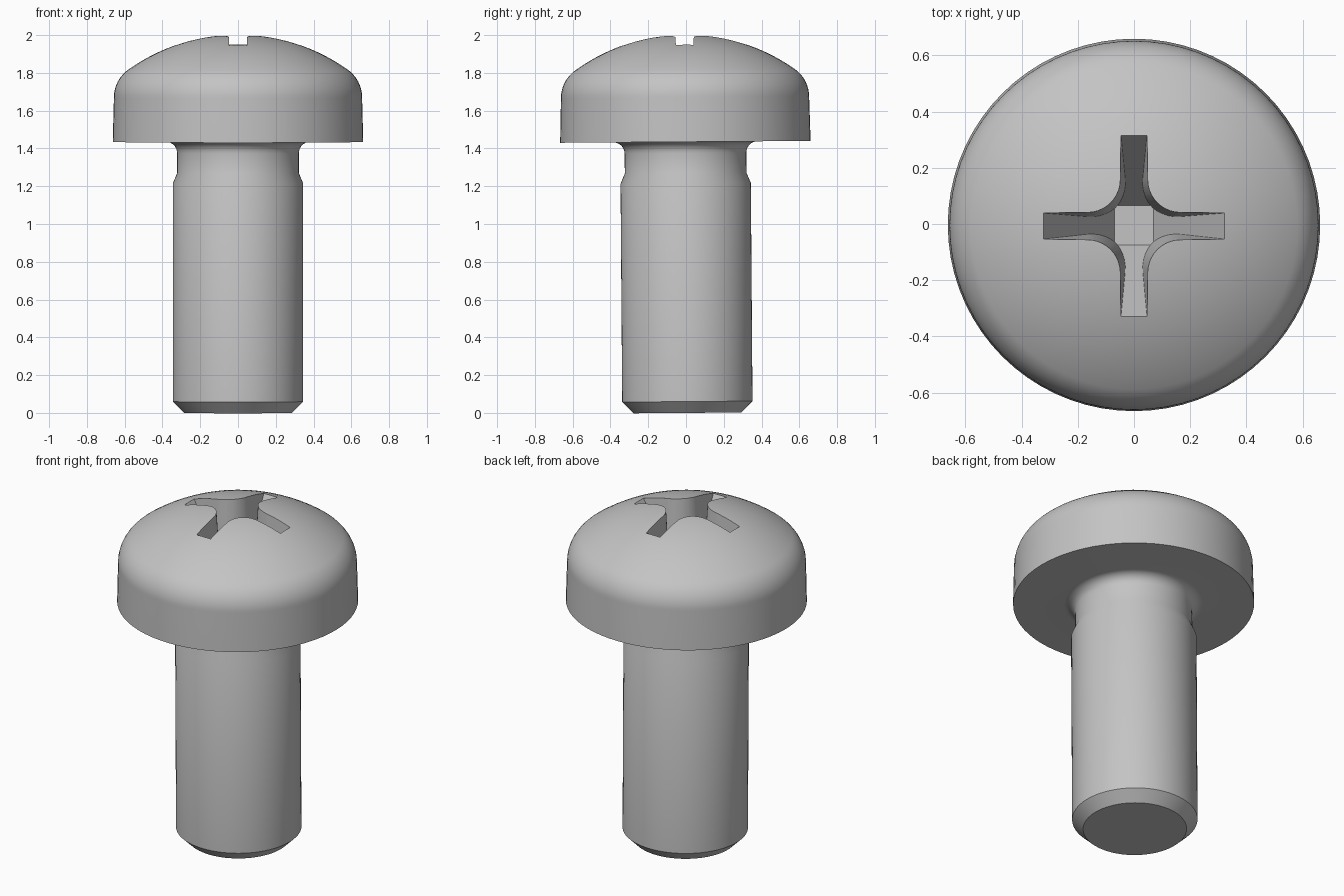
import bpy, bmesh
from math import sin, cos, pi, asin, sqrt
from mathutils import Matrix, Vector

if "Cube" in bpy.data.objects:
    bpy.data.objects.remove(bpy.data.objects["Cube"], do_unlink=True)

steel = bpy.data.materials.new("grey_steel")
steel.use_nodes = True
steel.diffuse_color = (0.55, 0.55, 0.55, 1)
steel.node_tree.nodes["Principled BSDF"].inputs["Base Color"].default_value = (0.55, 0.55, 0.55, 1)


def make_object(name, bm):
    bmesh.ops.recalc_face_normals(bm, faces=bm.faces)
    mesh = bpy.data.meshes.new(name)
    bm.to_mesh(mesh)
    bm.free()
    mesh.materials.append(steel)
    obj = bpy.data.objects.new(name, mesh)
    bpy.context.collection.objects.link(obj)
    return obj


def arc(cx, cz, r, a0, a1, n):
    steps = [a0 + (a1 - a0) * i / n for i in range(n + 1)]
    return [(cx + r * cos(a), cz + r * sin(a)) for a in steps]


def lathe(name, profile, segments=72):
    bm = bmesh.new()
    verts = [bm.verts.new((r, 0, z)) for r, z in profile]
    edges = [bm.edges.new(pair) for pair in zip(verts, verts[1:])]
    bmesh.ops.spin(bm, geom=verts + edges, axis=(0, 0, 1), cent=(0, 0, 0),
                   angle=2 * pi, steps=segments)
    bmesh.ops.remove_doubles(bm, verts=bm.verts, dist=0.0001)
    return make_object(name, bm)


def loft(name, low, high, z_low, z_high):
    # Closed solid between two outlines with equal point counts
    bm = bmesh.new()
    a = [bm.verts.new((x, y, z_low)) for x, y in low]
    b = [bm.verts.new((x, y, z_high)) for x, y in high]
    bm.faces.new(a)
    bm.faces.new(b)
    for i in range(len(a)):
        j = (i + 1) % len(a)
        bm.faces.new((a[i], a[j], b[j], b[i]))
    obj = make_object(name, bm)
    obj.hide_render = True
    return obj


def boolean(target, cutter, operation):
    mod = target.modifiers.new(operation.lower(), "BOOLEAN")
    mod.operation = operation
    mod.solver = "EXACT"
    mod.object = cutter
    bpy.context.view_layer.objects.active = target
    bpy.ops.object.modifier_apply(modifier=mod.name)
    bpy.data.objects.remove(cutter, do_unlink=True)


def cross_outline(w, reach=0.5, centre=0.165):
    # Four arms of half-width w joined by round inner corners
    quarter = [(reach, -w), (reach, w)] + arc(centre, centre, centre - w, 1.5 * pi, pi, 10)
    points = []
    for k in range(4):
        turn = Matrix.Rotation(k * pi / 2, 2)
        points += [tuple(turn @ Vector(p)) for p in quarter]
    return points


def square(h):
    return [(h, -h), (h, h), (-h, h), (-h, -h)]


# Profile: chamfered tip, shank, neck groove and fillet, domed head
round_r, dome_z, rim = 0.18, 1.003, 0.657
cx = rim - round_r
cz = dome_z + sqrt((1 - round_r) ** 2 - cx ** 2)
crown = pi / 2 - asin(cx / (1 - round_r))
profile = [(0, 0), (0.285, 0), (0.345, 0.06), (0.345, 1.215), (0.322, 1.27)]
profile += arc(0.382, 1.375, 0.06, pi, pi / 2, 8)
profile += [(0.663, 1.435)]
profile += arc(cx, cz, round_r, 0, crown, 12)
profile += arc(0, dome_z, 1, crown, pi / 2, 14)[1:]
profile[-1] = (0, dome_z + 1)
screw = lathe("screw_body", profile)

# Cross recess: drafted arms limited by a steep tapering pyramid
floor_z, mouth_z, top_z = 1.52, 1.953, 2.1
slope = (0.325 - 0.07) / (mouth_z - floor_z)
recess = loft("recess_cutter", cross_outline(0.02), cross_outline(0.055), 1.48, top_z)
taper = loft("taper_cutter", square(0.07), square(0.07 + slope * (top_z - floor_z)), floor_z, top_z)
boolean(recess, taper, "INTERSECT")
boolean(screw, recess, "DIFFERENCE")

# Slight lean of the whole screw
screw.data.transform(Matrix.Translation((0, 0, 1)) @ Matrix.Rotation(0.0076, 4, "X")
                     @ Matrix.Translation((0, 0, -1)))

# Smooth curves, sharp corners
bpy.ops.object.select_all(action="DESELECT")
screw.select_set(True)
bpy.context.view_layer.objects.active = screw
bpy.ops.object.shade_smooth_by_angle(angle=0.42)
